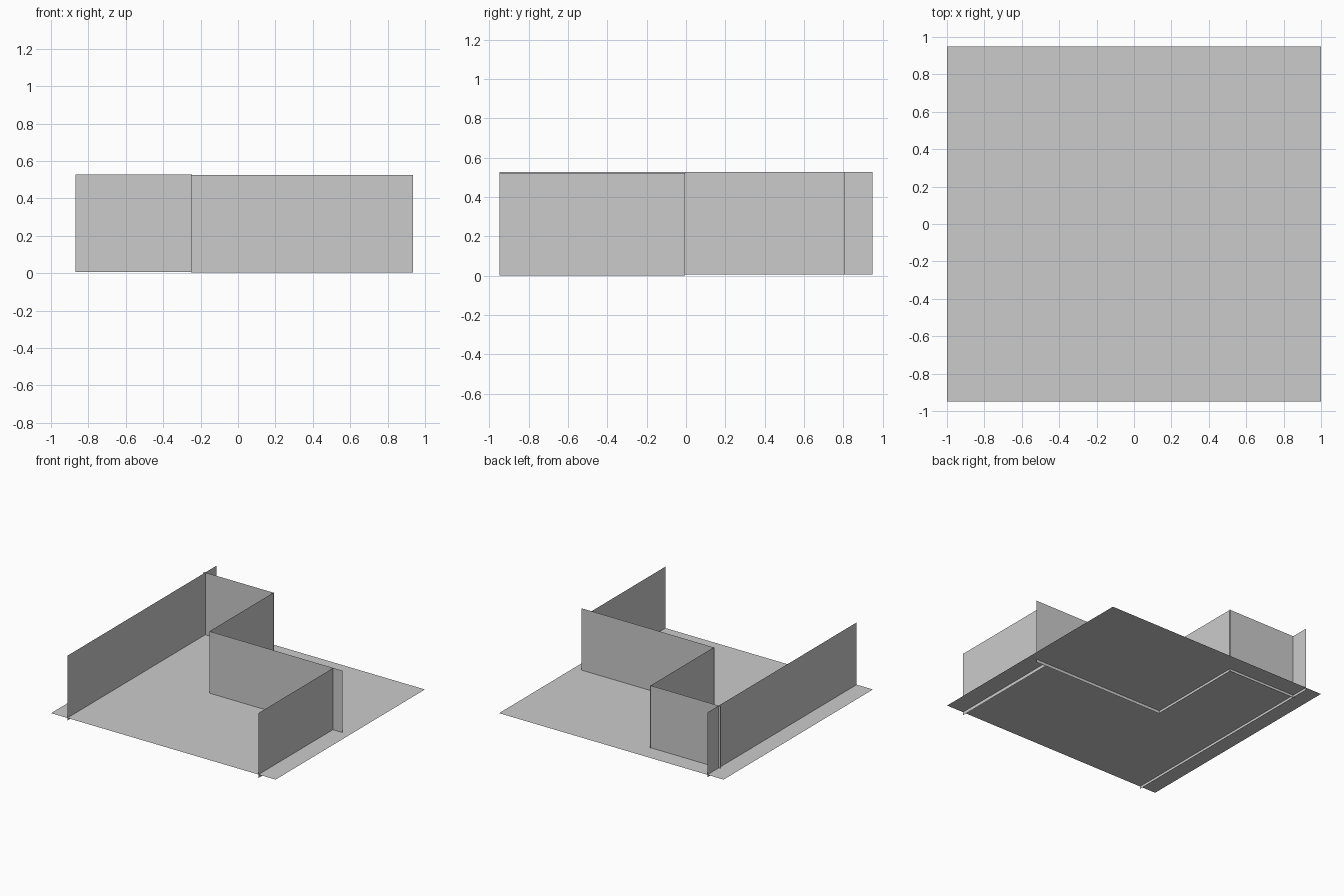
import bpy

cube = bpy.data.objects.get("Cube")
if cube:
    bpy.data.objects.remove(cube, do_unlink=True)

# Single matte grey for every panel
grey = bpy.data.materials.new("plain grey")
grey.use_nodes = True
colour = (0.6, 0.6, 0.6, 1)
grey.diffuse_color = colour
grey.node_tree.nodes["Principled BSDF"].inputs["Base Color"].default_value = colour


def sheet(name, corners):
    """Make one flat, paper-thin panel."""
    mesh = bpy.data.meshes.new(name)
    mesh.from_pydata(corners, [], [range(len(corners))])
    mesh.materials.append(grey)
    obj = bpy.data.objects.new(name, mesh)
    bpy.context.collection.objects.link(obj)
    return obj


def wall(name, start, end, bottom, height=0.522):
    """Stand a panel along a line on the plan."""
    top = bottom + height
    return sheet(name, [(*start, bottom), (*end, bottom), (*end, top), (*start, top)])


# Floor, which the walls poke through slightly
hx, hy, level = 1.0, 0.95, 0.027
sheet("floor", [(-hx, -hy, level), (hx, -hy, level), (hx, hy, level), (-hx, hy, level)])

# Long side wall, then the stepped run of walls across to the other side
wall("right_side_wall", (-0.855, hy), (-0.855, -hy), 0.006)
wall("back_wall", (-0.87, 0.805), (-0.245, 0.805), 0.006)
wall("step_wall", (-0.248, 0.81), (-0.248, -0.005), 0.006)
wall("middle_wall", (-0.25, -0.004), (0.935, -0.004), 0.003)
wall("left_side_wall", (0.848, -0.004), (0.848, -hy), 0.0)
